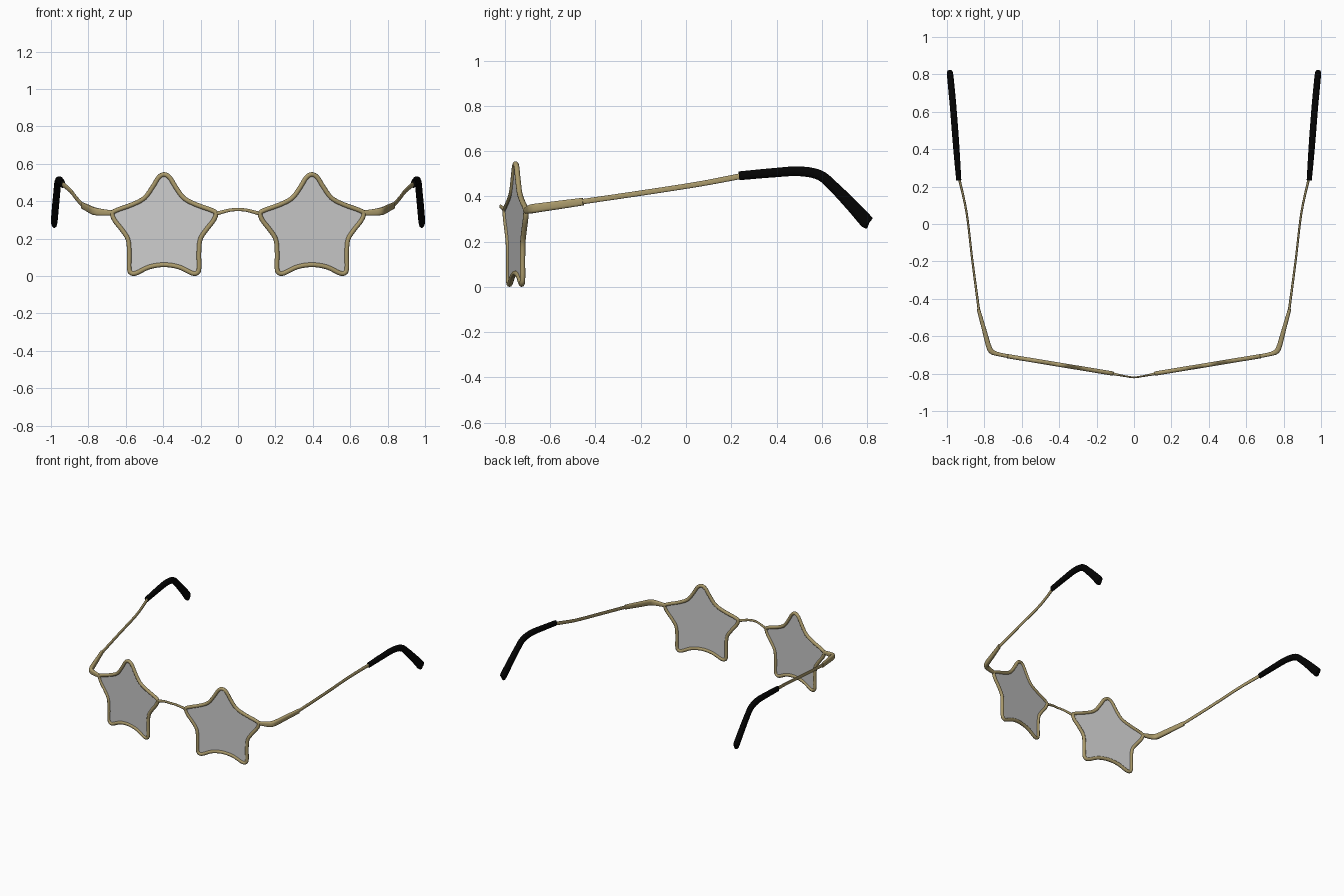
import bpy, bmesh, math
from mathutils import Vector

if "Cube" in bpy.data.objects:
    bpy.data.objects.remove(bpy.data.objects["Cube"])

SLOPE = 0.165          # sweep-back of each lens plane
CX = 0.395             # lens centre


def material(name, rgba):
    m = bpy.data.materials.new(name)
    m.diffuse_color = rgba
    m.use_nodes = True
    m.node_tree.nodes["Principled BSDF"].inputs["Base Color"].default_value = m.diffuse_color
    return m


gold = material("antique_gold", (0.40, 0.32, 0.145, 1))
black = material("black_rubber", (0.001, 0.001, 0.001, 1))
tint = material("grey_tint", (0.55, 0.55, 0.55, 0.55))


def spline(pts, closed=False, steps=5):
    """Catmull-Rom through tuples of any length."""
    n, out = len(pts), []
    get = lambda i: pts[i % n] if closed else pts[max(0, min(n - 1, i))]
    for i in range(n if closed else n - 1):
        p = [get(i + k) for k in (-1, 0, 1, 2)]
        for s in range(steps):
            t = s / steps
            out.append(tuple(0.5 * (2 * b + (c - a) * t + (2 * a - 5 * b + 4 * c - d) * t * t
                             + (3 * b - a - 3 * c + d) * t ** 3) for a, b, c, d in zip(*p)))
    return out if closed else out + [pts[-1]]


def finish(name, bm, mat, mirror):
    bmesh.ops.recalc_face_normals(bm, faces=bm.faces)
    me = bpy.data.meshes.new(name)
    bm.to_mesh(me)
    bm.free()
    me.materials.append(mat)
    ob = bpy.data.objects.new(name, me)
    bpy.context.collection.objects.link(ob)
    bpy.ops.object.select_all(action='DESELECT')
    ob.select_set(True)
    bpy.context.view_layer.objects.active = ob
    bpy.ops.object.shade_smooth_by_angle(angle=math.radians(50))
    if mirror:
        ob.modifiers.new("mirror", 'MIRROR').use_mirror_merge = False
    return ob


def sweep(name, path, ref, mat, closed=False, mirror=True, power=1.0, sides=12):
    """Path rows: x, y, z, half size along ref, half size across it."""
    bm, rings, n = bmesh.new(), [], len(path)
    pos = [Vector(p[:3]) for p in path]
    for i, p in enumerate(path):
        nxt = pos[(i + 1) % n] if closed else pos[min(i + 1, n - 1)]
        prv = pos[i - 1] if closed else pos[max(i - 1, 0)]
        t = (nxt - prv).normalized()
        a = (ref - t * ref.dot(t)).normalized()
        b = t.cross(a)
        ring = []
        for k in range(sides):
            ang = math.tau * (k + 0.5) / sides
            c, s = math.cos(ang), math.sin(ang)
            c, s = (math.copysign(abs(v) ** power, v) for v in (c, s))
            ring.append(bm.verts.new(pos[i] + a * c * p[3] + b * s * p[4]))
        rings.append(ring)
    for i in range(n if closed else n - 1):
        r, q = rings[i], rings[(i + 1) % n]
        for k in range(sides):
            j = (k + 1) % sides
            bm.faces.new((r[k], r[j], q[j], q[k]))
    if not closed:
        bm.faces.new(rings[0])
        bm.faces.new(rings[-1])
    return finish(name, bm, mat, mirror)


# Rounded star outline: one half, reflected about the lens centre
half = [(0, .543), (.03, .526), (.06, .478), (.105, .417), (.17, .382), (.25, .353),
        (.277, .335), (.264, .297), (.225, .247), (.193, .195), (.186, .12), (.187, .045),
        (.178, .018), (.15, .015), (.08, .048), (0, .060)]
star = spline(half + [(-u, z) for u, z in half[-2:0:-1]], closed=True, steps=4)
outline = [(CX + u, -0.753 + SLOPE * u, z) for u, z in star]
normal = Vector((SLOPE, -1, 0)).normalized()
Z = Vector((0, 0, 1))

# Star rims
sweep("star_rim", [p + (.012, .0125) for p in outline], normal, gold, closed=True, sides=10)

# Lenses: thin flat plates
bm = bmesh.new()
front, back = ([bm.verts.new(Vector(p) + normal * d) for p in outline] for d in (.002, -.002))
bm.faces.new(front)
bm.faces.new(back[::-1])
for i in range(len(outline)):
    bm.faces.new((front[i - 1], back[i - 1], back[i], front[i]))
finish("star_lens", bm, tint, True)

# Bridge
right = [(0, -.82, .355, .009, .005), (.05, -.813, .351, .009, .005), (.122, -.799, .331, .011, .008)]
bridge = [(-r[0],) + r[1:] for r in right[:0:-1]] + right
sweep("bridge", spline(bridge), Z, gold, mirror=False)

# End pieces wrapping round to the arms
end_piece = [(.665, -.708, .337, .013, .010), (.73, -.695, .341, .018, .011),
             (.762, -.681, .345, .020, .014), (.778, -.65, .350, .020, .014),
             (.80, -.57, .361, .019, .012), (.832, -.455, .377, .017, .009)]
sweep("end_piece", spline(end_piece), Z, gold, power=.6)

# Thin arms
arm = [(.828, -.47, .375, .012, .007), (.865, -.19, .416, .012, .006),
       (.895, .06, .455, .012, .006), (.939, .26, .493, .013, .007)]
sweep("arm", spline(arm), Z, gold, power=.7)

# Black ear tips
ear = [(.937, .235, .491, .020, .014), (.948, .38, .504, .021, .017), (.957, .50, .511, .022, .018),
       (.964, .59, .494, .023, .018), (.969, .65, .445, .024, .018), (.977, .735, .358, .028, .018),
       (.983, .797, .290, .031, .017), (.984, .806, .281, .024, .013)]
sweep("ear_tip", spline(ear), Z, black, power=.8)
